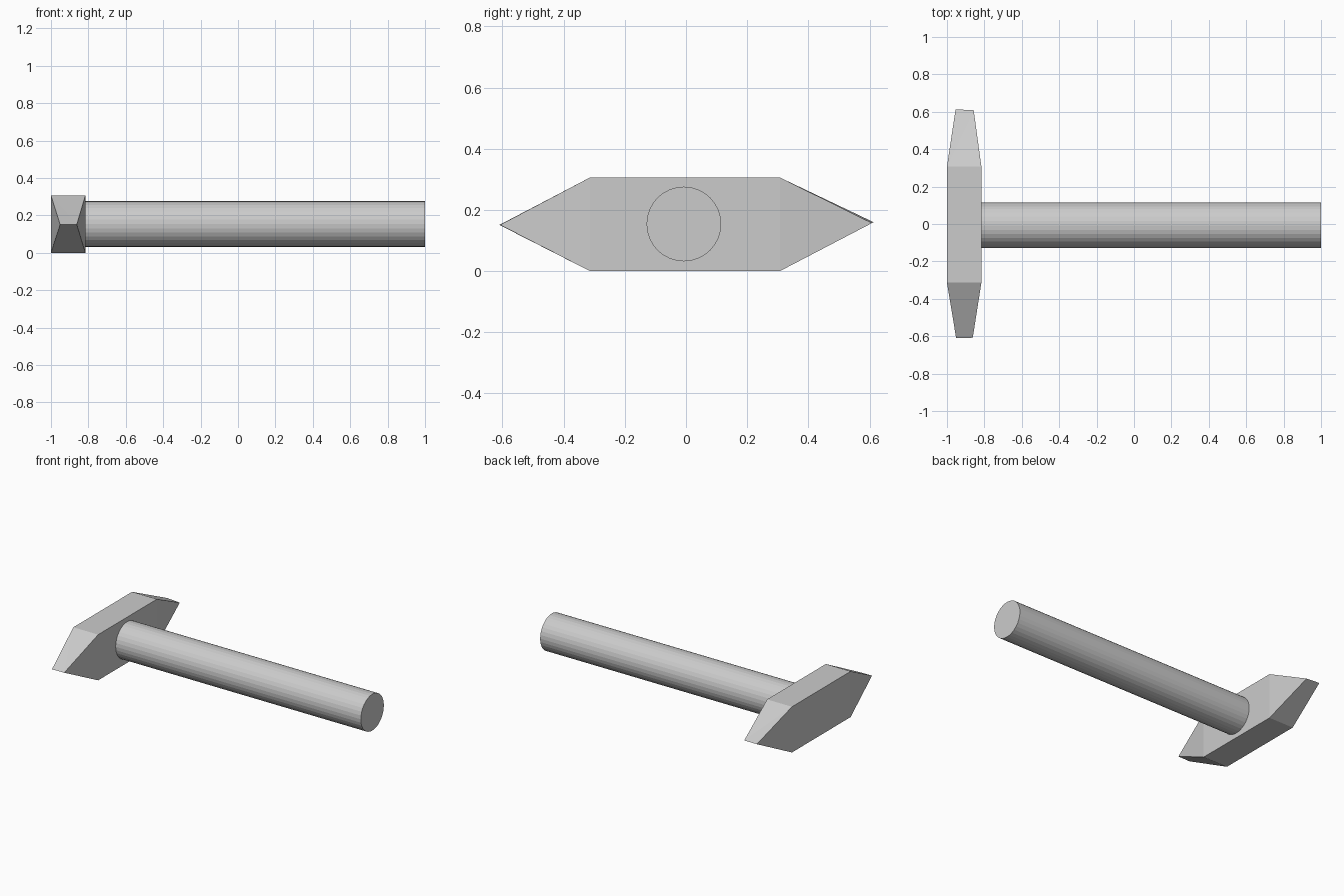
import bpy, bmesh, math
from mathutils import Matrix

if "Cube" in bpy.data.objects:
    bpy.data.objects.remove(bpy.data.objects["Cube"])

X0, X1, H = -1.0, -0.816, 0.306


def make_object(name, bm):
    bmesh.ops.recalc_face_normals(bm, faces=bm.faces)
    mesh = bpy.data.meshes.new(name)
    bm.to_mesh(mesh)
    bm.free()
    obj = bpy.data.objects.new(name, mesh)
    bpy.context.collection.objects.link(obj)
    return obj


# Hammer head: square block whose ends narrow to chisel edges
bm = bmesh.new()


def ring(y):
    return [bm.verts.new((x, y, z)) for x, z in ((X0, 0), (X1, 0), (X1, H), (X0, H))]


def chisel_end(base, back, front):
    a, b = bm.verts.new(back), bm.verts.new(front)
    bl, br, tr, tl = base
    for face in ((bl, br, b, a), (tl, tr, b, a)):
        # Split the slightly skewed wedge faces so they stay flat
        bm.faces.new((face[0], face[1], face[2]))
        bm.faces.new((face[0], face[2], face[3]))
    bm.faces.new((br, tr, b))
    bm.faces.new((bl, tl, a))


near, far = ring(-0.314), ring(0.307)
for i in range(4):
    j = (i + 1) % 4
    bm.faces.new((near[i], near[j], far[j], far[i]))
chisel_end(near, (-0.951, -0.61, 0.151), (-0.862, -0.608, 0.151))
chisel_end(far, (-0.954, 0.613, 0.160), (-0.857, 0.608, 0.157))
make_object("hammer_head", bm)

# Round handle, butted into the middle of the head
bm = bmesh.new()
start, end = -0.83, 1.0
bmesh.ops.create_cone(
    bm, cap_ends=True, segments=32, radius1=0.122, radius2=0.122, depth=end - start,
    matrix=Matrix.Translation(((start + end) / 2, -0.007, 0.154))
    @ Matrix.Rotation(math.pi / 2, 4, 'Y'))
make_object("handle", bm)
